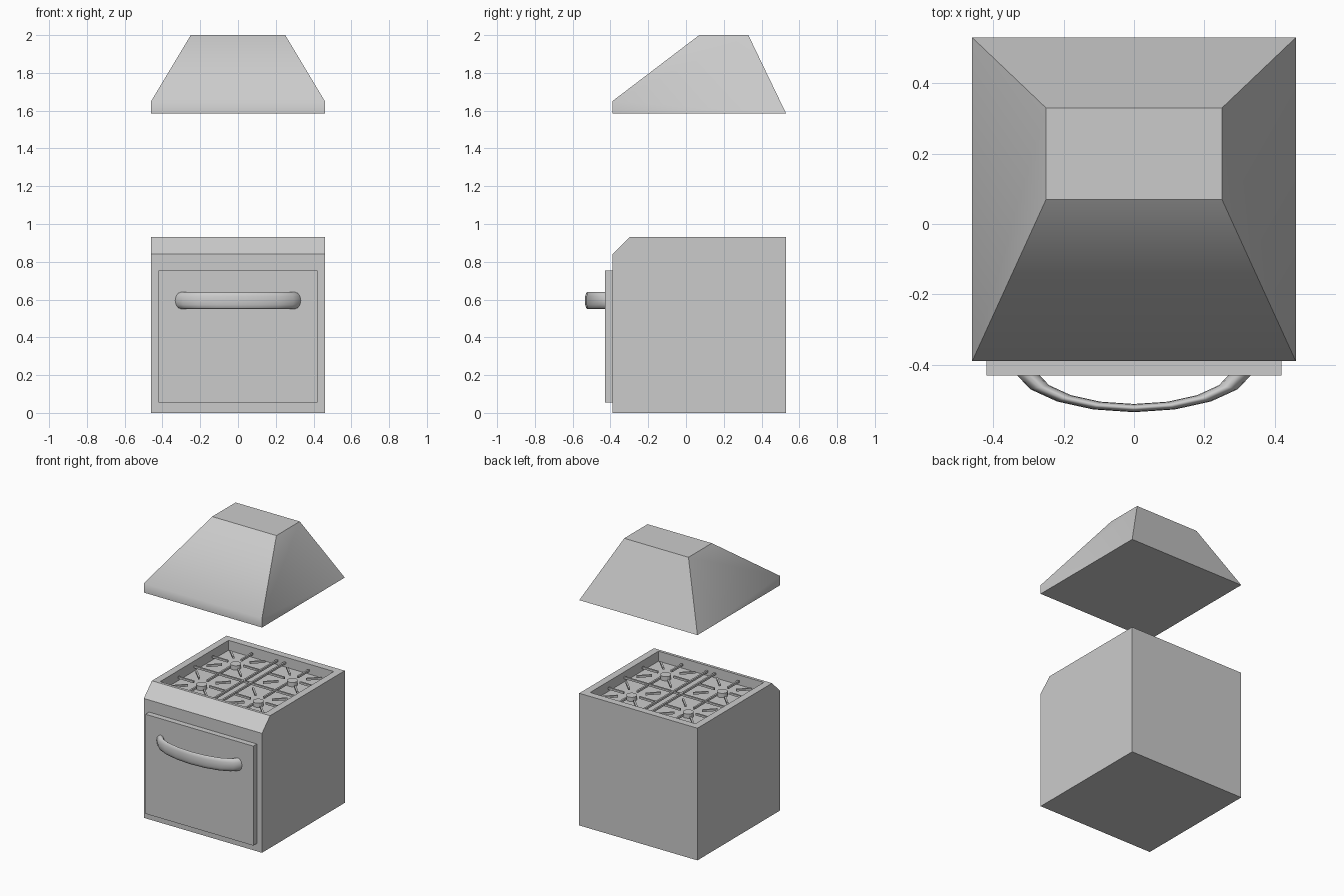
import bpy, bmesh
from math import sin, cos, pi, radians
from mathutils import Vector, Matrix

if "Cube" in bpy.data.objects:
    bpy.data.objects.remove(bpy.data.objects["Cube"])

steel = bpy.data.materials.new("grey_steel")
steel.use_nodes = True
GREY = (0.6, 0.6, 0.6, 1)
steel.diffuse_color = GREY
steel.node_tree.nodes["Principled BSDF"].inputs["Base Color"].default_value = GREY


def finish(bm, name):
    bmesh.ops.recalc_face_normals(bm, faces=bm.faces)
    mesh = bpy.data.meshes.new(name)
    bm.to_mesh(mesh)
    bm.free()
    mesh.materials.append(steel)
    obj = bpy.data.objects.new(name, mesh)
    bpy.context.collection.objects.link(obj)
    return obj


def box(bm, centre, size, angle=0):
    m = (Matrix.Translation(centre) @ Matrix.Rotation(angle, 4, 'Z')
         @ Matrix.Diagonal((*size, 1)))
    bmesh.ops.create_cube(bm, size=1, matrix=m)


W, FRONT, BACK, TOP = 0.46, -0.39, 0.53, 0.93
WELL_X, WELL_Y0, WELL_Y1, FLOOR = 0.41, -0.28, 0.48, 0.86
MID_Y = (WELL_Y0 + WELL_Y1) / 2

# Cabinet: side profile swept across, with the hob well sunk in the top
bm = bmesh.new()
profile = [(FRONT, 0), (BACK, 0), (BACK, TOP), (-0.30, TOP), (FRONT, 0.84)]
side = bm.faces.new([bm.verts.new((-W, y, z)) for y, z in profile])
swept = bmesh.ops.extrude_face_region(bm, geom=[side])["geom"]
bmesh.ops.translate(bm, vec=(2 * W, 0, 0),
                    verts=[v for v in swept if isinstance(v, bmesh.types.BMVert)])
bmesh.ops.recalc_face_normals(bm, faces=bm.faces)
bm.faces.ensure_lookup_table()
top = max(bm.faces, key=lambda f: f.calc_center_median().z)
bmesh.ops.inset_individual(bm, faces=[top], thickness=0.03)
for v in top.verts:
    v.co.x = WELL_X if v.co.x > 0 else -WELL_X
    v.co.y = WELL_Y1 if v.co.y > MID_Y else WELL_Y0
floor = bmesh.ops.extrude_discrete_faces(bm, faces=[top])["faces"][0]
rim = [e for e in bm.edges if len(e.link_faces) == 1]
for v in floor.verts:
    v.co.z = FLOOR
bmesh.ops.bridge_loops(bm, edges=rim)
finish(bm, "cabinet")

# Oven door
bm = bmesh.new()
box(bm, (0, -0.41, 0.405), (0.84, 0.04, 0.70))
finish(bm, "oven_door")

# Door handle: half of a flattened ring
bm = bmesh.new()
rings = []
for deg in (-90, -80, -60, -40, -20, 0, 20, 40, 60, 80, 90):
    a, ring = radians(deg), []
    for k in range(12):
        t = 2 * pi * k / 12
        r = 0.91 + 0.09 * cos(t)
        ring.append(bm.verts.new((0.34 * r * sin(a), -0.405 - 0.13 * r * cos(a),
                                  0.595 + 0.045 * sin(t))))
    rings.append(ring)
for r0, r1 in zip(rings, rings[1:]):
    for k in range(12):
        n = (k + 1) % 12
        bm.faces.new((r0[k], r0[n], r1[n], r1[k])).smooth = True
bm.faces.new(rings[0])
bm.faces.new(rings[-1])
finish(bm, "door_handle")

# Burners and grate fingers, one set in each quarter of the well
burners, grate = bmesh.new(), bmesh.new()
for sx in (-1, 1):
    for sy in (-1, 1):
        centre = Vector((sx * 0.22, MID_Y + sy * 0.19, 0))
        bmesh.ops.create_cone(burners, cap_ends=True, segments=16,
                              radius1=0.035, radius2=0.035, depth=0.03,
                              matrix=Matrix.Translation(centre + Vector((0, 0, FLOOR + 0.015))))
        for k in range(8):
            a = k * pi / 4
            inner, outer = (0.06, 0.18) if k % 2 == 0 else (0.09, 0.19)
            mid = centre + Vector((cos(a), sin(a), 0)) * (inner + outer) / 2
            box(grate, mid + Vector((0, 0, 0.89)), (outer - inner, 0.012, 0.014), a)
# Long bars dividing the well
for x in (-0.03, 0.03):
    box(grate, (x, MID_Y, 0.89), (0.012, WELL_Y1 - WELL_Y0, 0.014))
box(grate, (0, MID_Y, 0.89), (2 * WELL_X, 0.012, 0.014))
finish(burners, "burners")
finish(grate, "hob_grates")

# Extractor hood: tapered, with a short upright lip at the front
bm = bmesh.new()
pts = {}
for s in (-1, 1):
    for key, co in {"base": (W, FRONT, 1.585), "lip": (W, FRONT, 1.65),
                    "back": (W, BACK, 1.585), "top_front": (0.25, 0.07, 2),
                    "top_back": (0.25, 0.33, 2)}.items():
        pts[key, s] = bm.verts.new((s * co[0], co[1], co[2]))
    for tri in (("base", "lip", "back"), ("lip", "top_back", "back"),
                ("lip", "top_front", "top_back")):
        bm.faces.new([pts[k, s] for k in tri])
loop = ["base", "lip", "top_front", "top_back", "back"]
for a, b in zip(loop, loop[1:] + loop[:1]):
    bm.faces.new((pts[a, -1], pts[a, 1], pts[b, 1], pts[b, -1]))
# Only the lip fold and the side folds are shaded smooth
for f in bm.faces:
    f.smooth = True
for e in bm.edges:
    across = abs(e.verts[0].co.x - e.verts[1].co.x) > 0.3
    lip = all(abs(v.co.z - 1.65) < 0.001 for v in e.verts)
    fold = len({(f.calc_center_median().x > 0.2) - (f.calc_center_median().x < -0.2)
                for f in e.link_faces}) == 1 and not across
    e.smooth = (across and lip) or fold
finish(bm, "extractor_hood")
